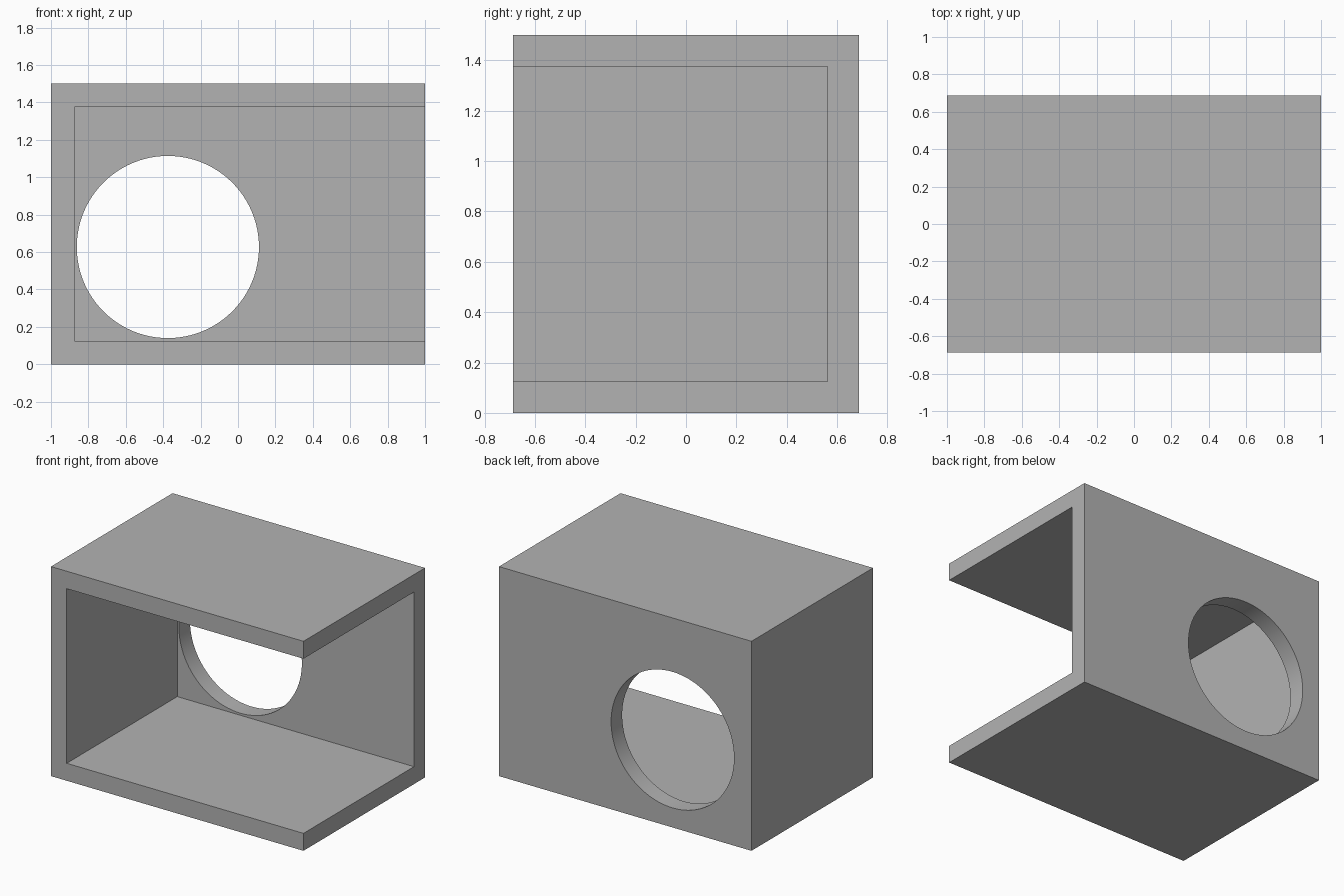
import bpy
import math

if "Cube" in bpy.data.objects:
    bpy.data.objects.remove(bpy.data.objects["Cube"], do_unlink=True)

WIDTH, DEPTH, HEIGHT = 2.0, 1.375, 1.5
WALL = 0.125
HOLE_X, HOLE_Z, HOLE_RADIUS = -0.375, 0.627, 0.487

grey = bpy.data.materials.new("plain grey")
grey.use_nodes = True
colour = (0.45, 0.45, 0.45, 1.0)
grey.diffuse_color = colour
grey.node_tree.nodes["Principled BSDF"].inputs["Base Color"].default_value = colour


def box(name, low, high):
    """Axis-aligned box between two corners."""
    centre = [(a + b) / 2 for a, b in zip(low, high)]
    bpy.ops.mesh.primitive_cube_add(size=1, location=centre)
    obj = bpy.context.object
    obj.name = name
    obj.scale = [b - a for a, b in zip(low, high)]
    bpy.ops.object.transform_apply(location=True, rotation=True, scale=True)
    obj.data.materials.append(grey)
    return obj


def cut(target, cutter):
    """Subtract the cutter from the target, then discard the cutter."""
    cutter.hide_render = True
    mod = target.modifiers.new("cut", "BOOLEAN")
    mod.operation = "DIFFERENCE"
    mod.solver = "EXACT"
    mod.object = cutter
    bpy.ops.object.select_all(action="DESELECT")
    target.select_set(True)
    bpy.context.view_layer.objects.active = target
    bpy.ops.object.modifier_apply(modifier=mod.name)
    bpy.data.objects.remove(cutter, do_unlink=True)


# Solid outer block
x, y = WIDTH / 2, DEPTH / 2
shell = box("open_box_shell", (-x, -y, 0), (x, y, HEIGHT))

# Cavity open to the front and to the +x side
cut(shell, box("cavity_cutter", (-x + WALL, -y - 1, WALL), (x + 1, y - WALL, HEIGHT - WALL)))

# Round hole through the back wall
bpy.ops.mesh.primitive_cylinder_add(
    vertices=96, radius=HOLE_RADIUS, depth=WALL * 3,
    location=(HOLE_X, y - WALL / 2, HOLE_Z), rotation=(math.pi / 2, 0, 0))
hole = bpy.context.object
hole.name = "hole_cutter"
hole.data.materials.append(grey)
cut(shell, hole)

# Smooth hole rim, crisp box edges
bpy.ops.object.shade_smooth_by_angle(angle=math.radians(30))
